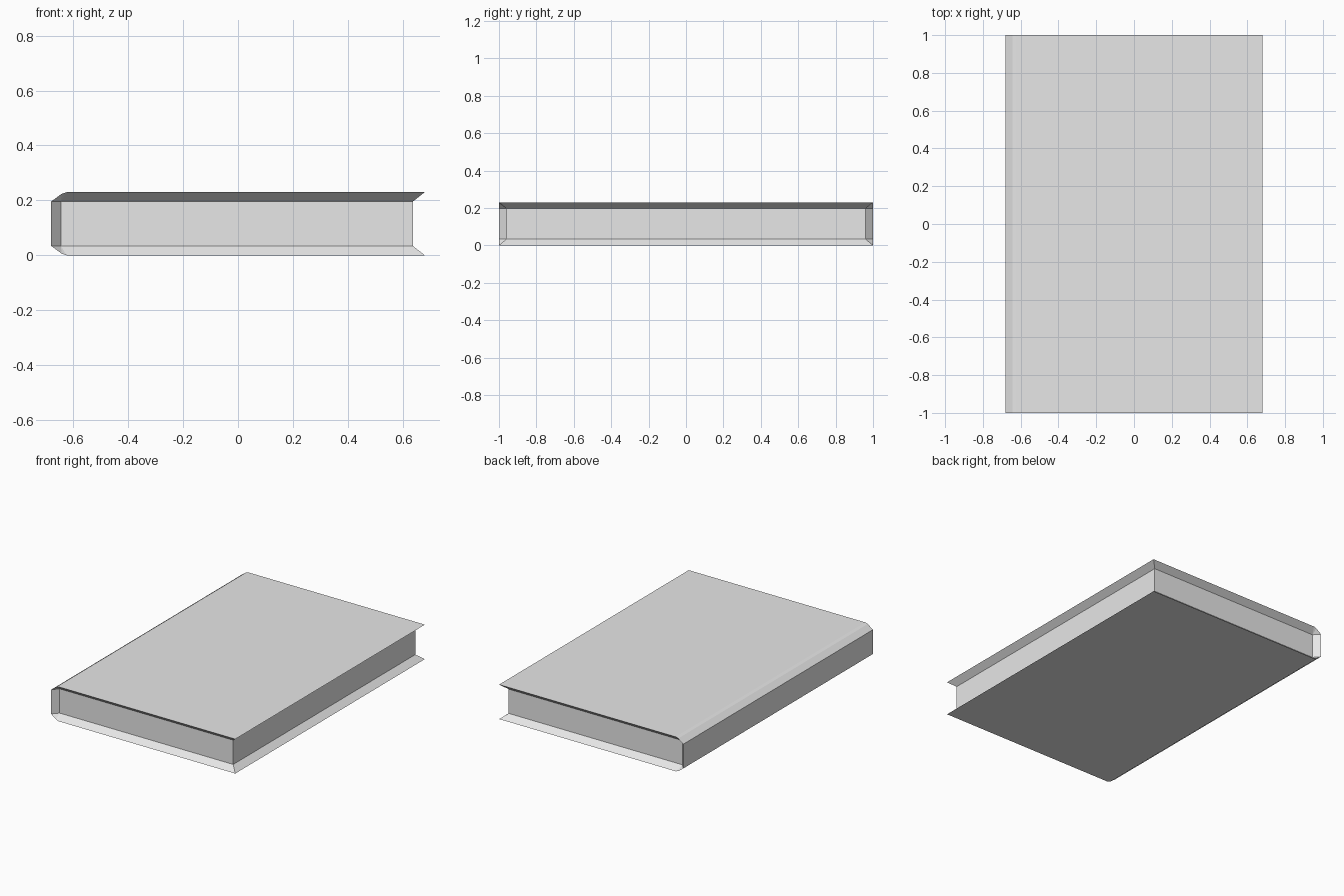
import bpy
import bmesh

if "Cube" in bpy.data.objects:
    bpy.data.objects.remove(bpy.data.objects["Cube"], do_unlink=True)

HEIGHT = 0.23
COVER_Y = 1.0        # half length of the cover
PAGE_Y = 0.96        # half length of the page block
PAGE_X = (-0.645, 0.637)
PAGE_Z = (0.034, 0.196)

grey = bpy.data.materials.new("plain_grey")
grey.use_nodes = True
grey.diffuse_color = (0.8, 0.8, 0.8, 1)
grey.node_tree.nodes["Principled BSDF"].inputs["Base Color"].default_value = (0.8, 0.8, 0.8, 1)


def finish(bm, name):
    bmesh.ops.recalc_face_normals(bm, faces=bm.faces)
    mesh = bpy.data.meshes.new(name)
    bm.to_mesh(mesh)
    bm.free()
    mesh.materials.append(grey)
    obj = bpy.data.objects.new(name, mesh)
    bpy.context.collection.objects.link(obj)
    return obj


# Page block
bm = bmesh.new()
bmesh.ops.create_cube(bm, size=1)
for v in bm.verts:
    v.co.x = PAGE_X[v.co.x > 0]
    v.co.y = PAGE_Y if v.co.y > 0 else -PAGE_Y
    v.co.z = PAGE_Z[v.co.z > 0]
finish(bm, "page_block")

# Cover: a C-shaped profile around the spine, with rims sloping in to the pages
upper = [(0.68, HEIGHT), (-0.624, HEIGHT), (-0.642, 0.224), (-0.68, 0.196), (-0.68, 0.181)]
outer = upper + [(x, HEIGHT - z) for x, z in reversed(upper)]
inner = [(PAGE_X[x > 0], PAGE_Z[z > HEIGHT / 2]) for x, z in outer]

bm = bmesh.new()
shared = {}


def vert(point, y):
    key = (*point, y)
    if key not in shared:
        shared[key] = bm.verts.new((point[0], y, point[1]))
    return shared[key]


def face(*verts):
    bm.faces.new(list(dict.fromkeys(verts)))


for i in range(len(outer) - 1):
    a, b = outer[i], outer[i + 1]
    c, d = inner[i], inner[i + 1]
    # Outside of the boards and spine
    face(vert(a, -COVER_Y), vert(b, -COVER_Y), vert(b, COVER_Y), vert(a, COVER_Y))
    # Sloping rims at both ends
    for s in (-1, 1):
        face(vert(a, s * COVER_Y), vert(b, s * COVER_Y), vert(d, s * PAGE_Y), vert(c, s * PAGE_Y))
# Sloping rims along the open edge
for i in (0, -1):
    face(vert(outer[i], -COVER_Y), vert(outer[i], COVER_Y), vert(inner[i], PAGE_Y), vert(inner[i], -PAGE_Y))
# Inside lining of the boards and spine, hidden just behind the pages
corners = list(dict.fromkeys(inner))
for a, b in zip(corners, corners[1:]):
    face(vert(a, -PAGE_Y), vert(b, -PAGE_Y), vert(b, PAGE_Y), vert(a, PAGE_Y))
finish(bm, "book_cover")
